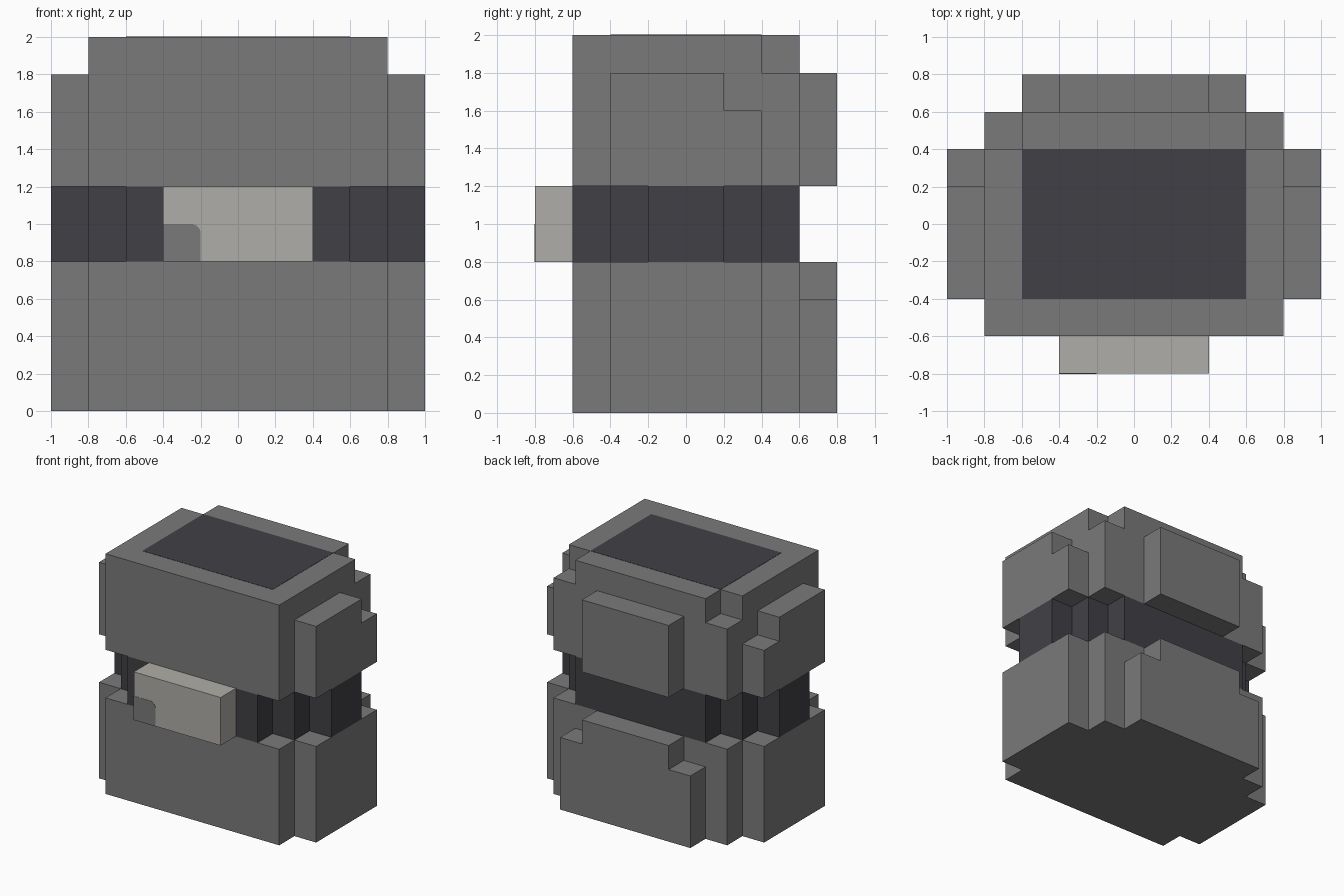
import bpy, bmesh, math

cube = bpy.data.objects.get("Cube")
if cube:
    bpy.data.objects.remove(cube, do_unlink=True)


def material(name, rgb):
    mat = bpy.data.materials.new(name)
    mat.use_nodes = True
    colour = (*rgb, 1)
    mat.diffuse_color = colour
    bsdf = next(n for n in mat.node_tree.nodes if n.type == 'BSDF_PRINCIPLED')
    bsdf.inputs["Base Color"].default_value = colour
    return mat


GREY = material("mid_grey", (0.195, 0.195, 0.195))
DARK = material("charcoal", (0.053, 0.051, 0.060))
PALE = material("pale_stone", (0.434, 0.423, 0.392))

# Each axis maps outline (u, v) and depth w to x, y, z
AXES = {
    'X': lambda u, v, w: (w, u, v),
    'Y': lambda u, v, w: (u, w, v),
    'Z': lambda u, v, w: (u, v, w),
}


def extrude(name, outline, axis, low, high, mat, mirror=False):
    """Extrude a flat outline along an axis, optionally mirrored in x."""
    place = AXES[axis]
    bm = bmesh.new()
    face = bm.faces.new([bm.verts.new(place(u, v, low)) for u, v in outline])
    new = bmesh.ops.extrude_face_region(bm, geom=[face])["geom"]
    for vert in (g for g in new if isinstance(g, bmesh.types.BMVert)):
        vert.co["XYZ".index(axis)] = high
    bmesh.ops.recalc_face_normals(bm, faces=bm.faces[:])
    mesh = bpy.data.meshes.new(name)
    bm.to_mesh(mesh)
    bm.free()
    mesh.materials.append(mat)
    obj = bpy.data.objects.new(name, mesh)
    bpy.context.collection.objects.link(obj)
    if mirror:
        obj.modifiers.new("mirror", 'MIRROR').use_mirror_merge = False
    return obj


def rect(u0, u1, v0, v1):
    return [(u0, v0), (u1, v0), (u1, v1), (u0, v1)]


def symmetric(half):
    """Complete a right-hand outline with its reflection."""
    return half + [(-u, v) for u, v in reversed(half)]


# Lower block with its side and back panels
extrude("lower_body", rect(-0.8, 0.8, -0.6, 0.6), 'Z', 0, 0.8, GREY)
extrude("lower_side_panel", rect(-0.4, 0.4, 0, 0.8), 'X', 0.8, 1, GREY, True)
lower_back = symmetric([(0.6, 0), (0.6, 0.6), (0.4, 0.6), (0.4, 0.8)])
extrude("lower_back_panel", lower_back, 'Y', 0.6, 0.8, GREY)

# Dark stepped band between the blocks
steps = [(0.6, -0.6), (0.6, -0.4), (0.8, -0.4), (0.8, -0.2), (1, -0.2)]
steps += [(x, -y) for x, y in reversed(steps)]
extrude("middle_band", symmetric(steps), 'Z', 0.8, 1.2, DARK)

# Upper block, notched at the top back corners
upper = symmetric([(0.8, -0.6), (0.8, 0.4), (0.6, 0.4), (0.6, 0.6)])
extrude("upper_body", upper, 'Z', 1.2, 2, GREY)
extrude("upper_back_corner", rect(0.6, 0.8, 0.4, 0.6), 'Z', 1.2, 1.8, GREY, True)
upper_side = [(-0.4, 1.2), (0.4, 1.2), (0.4, 1.6), (0.2, 1.6), (0.2, 1.8), (-0.4, 1.8)]
extrude("upper_side_panel", upper_side, 'X', 0.8, 1, GREY, True)
extrude("upper_back_panel", rect(-0.4, 0.4, 1.2, 1.8), 'Y', 0.6, 0.8, GREY)
extrude("top_plate", rect(-0.6, 0.6, -0.4, 0.4), 'Z', 1.998, 2.002, DARK)

# Pale front block with a grey round-cornered patch
extrude("front_block", rect(-0.4, 0.4, 0.8, 1.2), 'Y', -0.8, -0.6, PALE)
radius = 0.05
arc = [math.radians(a) for a in range(0, 91, 15)]
patch = [(-0.4, 0.8), (-0.2, 0.8)]
patch += [(-0.2 - radius + radius * math.cos(a), 1 - radius + radius * math.sin(a)) for a in arc]
patch += [(-0.4, 1)]
extrude("front_patch", patch, 'Y', -0.802, -0.798, GREY)
